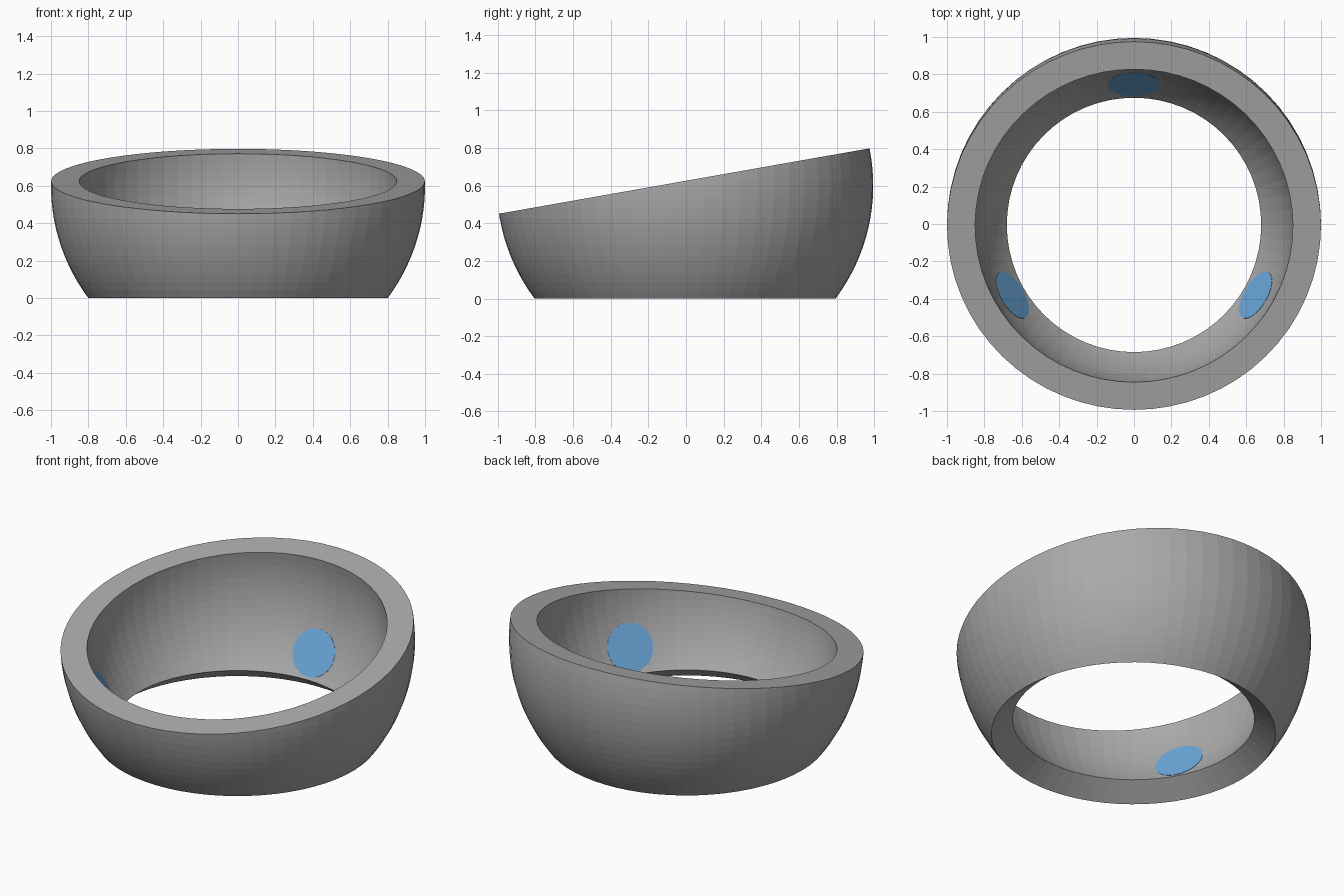
import bpy, bmesh
from math import sin, cos, tan, radians, asin
from mathutils import Vector, Matrix

cube = bpy.data.objects.get("Cube")
if cube:
    bpy.data.objects.remove(cube)

CENTRE = Vector((0, -0.005, 0.6))
OUTER, INNER = 1.0, 0.85
SEGMENTS, RINGS = 64, 18
LOW, HIGH = -asin(0.6), radians(17)
TILT = radians(10)


def material(name, colour):
    m = bpy.data.materials.new(name)
    m.use_nodes = True
    m.diffuse_color = colour
    m.node_tree.nodes["Principled BSDF"].inputs["Base Color"].default_value = colour
    return m


def make_object(name, bm, mat):
    bmesh.ops.recalc_face_normals(bm, faces=bm.faces)
    mesh = bpy.data.meshes.new(name)
    bm.to_mesh(mesh)
    bm.free()
    mesh.materials.append(mat)
    ob = bpy.data.objects.new(name, mesh)
    bpy.context.collection.objects.link(ob)
    return ob


grey = material("shell grey", (0.4, 0.4, 0.4, 1))
blue = material("disc blue", (0.15, 0.40, 0.72, 1))

# Spherical shell: closed profile of outer and inner arcs, spun about z
lats = [LOW + (HIGH - LOW) * i / RINGS for i in range(RINGS + 1)]
profile = [(OUTER, a) for a in lats] + [(INNER, a) for a in reversed(lats)]
bm = bmesh.new()
verts = [bm.verts.new((r * cos(a), 0, r * sin(a))) for r, a in profile]
edges = [bm.edges.new((v, verts[i - 1])) for i, v in enumerate(verts)]
bmesh.ops.spin(bm, geom=verts + edges, cent=(0, 0, 0), axis=(0, 0, 1),
               angle=radians(360), steps=SEGMENTS, use_merge=True)
bmesh.ops.remove_doubles(bm, verts=bm.verts, dist=0.0001)

# Slanted rim: slice off the top and bridge the two open loops
cut = bmesh.ops.bisect_plane(
    bm, geom=bm.verts[:] + bm.edges[:] + bm.faces[:], dist=0.00001,
    plane_co=(0, 0, 0.025), plane_no=(0, -tan(TILT), 1), clear_outer=True)
rim = [e for e in cut["geom_cut"] if isinstance(e, bmesh.types.BMEdge)]
bmesh.ops.bridge_loops(bm, edges=rim)
shell = make_object("shell_ring", bm, grey)
shell.location = CENTRE

# Three flat discs set into the inner wall, facing the centre
DISC_RADIUS, DISC_DEPTH, DISC_DISTANCE = 0.139, 0.03, 0.836
drop = radians(26.3)
for name, degrees in (("back_disc", 90), ("right_disc", 210), ("left_disc", 330)):
    turn = radians(degrees)
    out = Vector((cos(drop) * cos(turn), cos(drop) * sin(turn), -sin(drop)))
    place = Matrix.Translation(out * (DISC_DISTANCE + DISC_DEPTH / 2))
    bm = bmesh.new()
    bmesh.ops.create_cone(bm, cap_ends=True, segments=48, radius1=DISC_RADIUS,
                          radius2=DISC_RADIUS, depth=DISC_DEPTH,
                          matrix=place @ out.to_track_quat("Z", "Y").to_matrix().to_4x4())
    disc = make_object(name, bm, blue)
    disc.location = CENTRE
